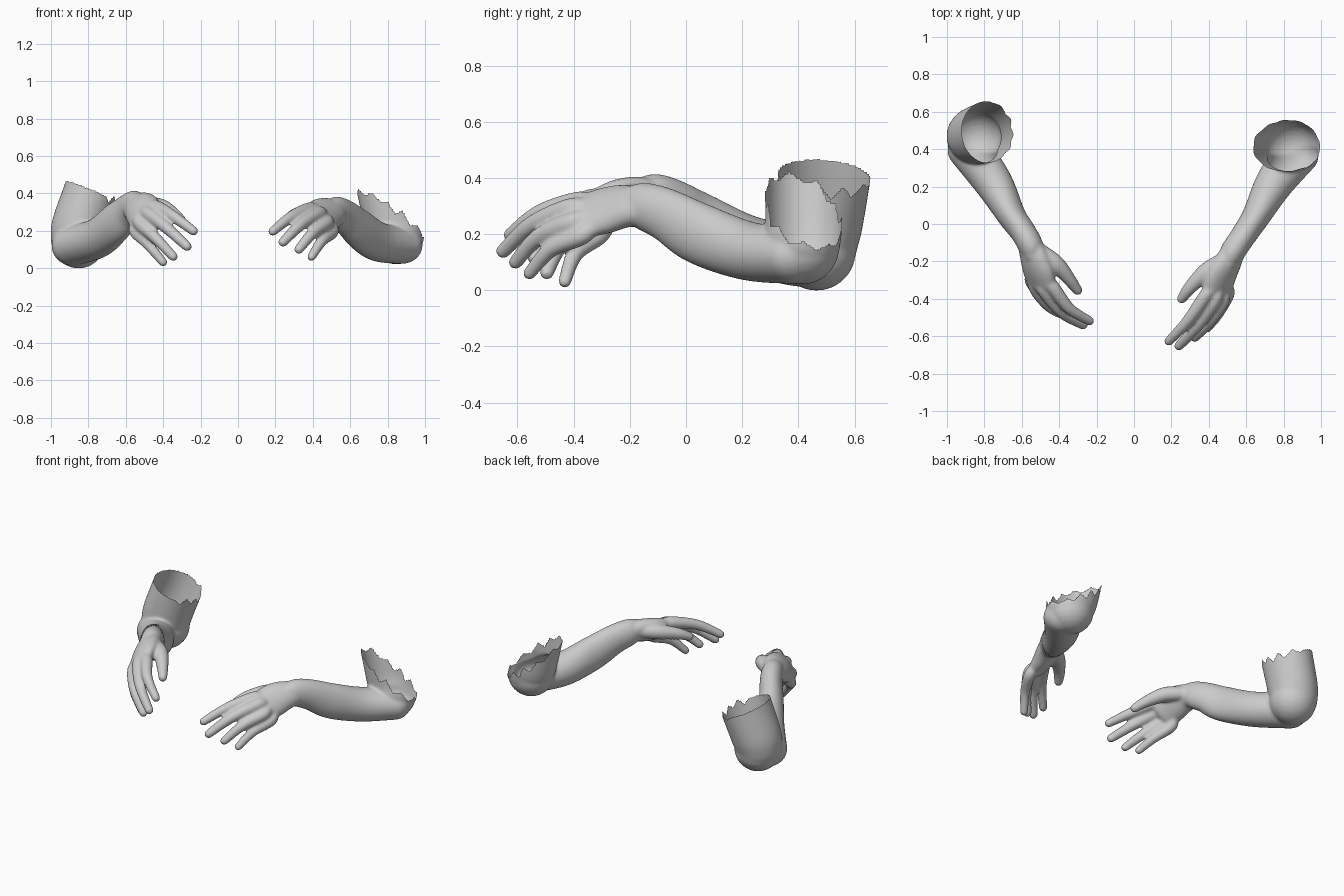
import bpy, bmesh, math, random
from mathutils import Vector

if "Cube" in bpy.data.objects:
    bpy.data.objects.remove(bpy.data.objects["Cube"])

SIDES = 36


def catmull(keys, steps):
    # smooth interpolation through (x, y, z, ru, rv) keys
    k = [keys[0]] + keys + [keys[-1]]
    out = []
    for i in range(1, len(k) - 2):
        for s in range(steps):
            t = s / steps
            out.append([0.5 * (2 * b + (c - a) * t + (2 * a - 5 * b + 4 * c - d) * t * t
                               + (3 * b - a - 3 * c + d) * t ** 3)
                        for a, b, c, d in zip(k[i - 1], k[i], k[i + 1], k[i + 2])])
    return out + [list(keys[-1])]


def tube(bm, keys, across, steps=6):
    # closed elliptical loft with domed ends
    pts = catmull([list(k) if len(k) == 5 else list(k) + [k[3]] for k in keys], steps)
    pos = [Vector(p[:3]) for p in pts]
    n = len(pts)
    frames = []
    for i in range(n):
        t = (pos[min(i + 1, n - 1)] - pos[max(i - 1, 0)]).normalized()
        u = Vector(across)
        u = (u - t * u.dot(t)).normalized()
        frames.append((pos[i], t, u, t.cross(u), pts[i][3], pts[i][4]))
    domes = []
    for end, sgn in ((0, -1), (n - 1, 1)):
        p, t, u, v, a, b = frames[end]
        domes.append([(p + t * sgn * min(a, b) * math.sin(f), t, u, v, a * math.cos(f), b * math.cos(f))
                      for f in (0.25, 0.5, 0.75, 1.0, 1.25, 1.5)])
    frames = domes[0][::-1] + frames + domes[1]
    rings = []
    for p, t, u, v, a, b in frames:
        rings.append([bm.verts.new(p + u * a * math.cos(2 * math.pi * j / SIDES)
                                   + v * b * math.sin(2 * math.pi * j / SIDES))
                      for j in range(SIDES)])
    for r, q in zip(rings, rings[1:]):
        for j in range(SIDES):
            k = (j + 1) % SIDES
            bm.faces.new((r[j], r[k], q[k], q[j]))
    bm.faces.new(rings[0][::-1])
    bm.faces.new(rings[-1])


def finger(bm, base, tip, lift, across, r, heart):
    # slightly arched finger, its root sunk into the palm
    a, b = Vector(base), Vector(tip)
    b = b - (b - a).normalized() * r * 0.6
    m = a.lerp(b, 0.5) + Vector(lift)
    root = a.lerp(Vector(heart), 0.45)
    tube(bm, [(*root, r * .9), (*a, r * 1.2), (*m, r * 1.02), (*b, r * 0.82)], across)


def build_arm(name, upper, fore, palm, thumb, fingers, across, lift, rim, axis, seed):
    bm = bmesh.new()
    tube(bm, upper, (1, 0, 0))
    tube(bm, fore, (0.83 * axis, -0.56, 0))
    tube(bm, palm, across)
    tube(bm, thumb, across)
    for (base, tip), r in zip(fingers, (0.031, 0.032, 0.031, 0.029)):
        finger(bm, base, tip, lift, across, r, palm[2][:3])
    bmesh.ops.recalc_face_normals(bm, faces=bm.faces)
    me = bpy.data.meshes.new(name)
    bm.to_mesh(me)
    bm.free()
    ob = bpy.data.objects.new(name, me)
    bpy.context.collection.objects.link(ob)
    bpy.context.view_layer.objects.active = ob
    ob.select_set(True)
    # fuse into one skin
    m = ob.modifiers.new("fuse", 'REMESH')
    m.mode = 'VOXEL'
    m.voxel_size = 0.0075
    s = ob.modifiers.new("soften", 'SMOOTH')
    s.factor = 0.5
    s.iterations = 14
    for mod in ("fuse", "soften"):
        bpy.ops.object.modifier_apply(modifier=mod)
    # tear the upper arm open along a ragged, slanted rim
    rng = random.Random(seed)
    teeth = [(1 if i % 2 else -1) * rng.uniform(.3, 1) for i in range(22)]
    cx, cy, cz, sx, sy, amp = rim
    bm = bmesh.new()
    bm.from_mesh(ob.data)
    dead = []
    for f in bm.faces:
        c = f.calc_center_median()
        ang = math.atan2(c.y - cy, c.x - cx)
        q = (ang + math.pi) / (2 * math.pi) * 21.99
        i, fr = int(q), q % 1
        jag = amp(ang) * (teeth[i] * (1 - fr) + teeth[(i + 1) % 22] * fr)
        if c.y > 0.24 and c.z > cz + sx * (c.x - cx) + sy * (c.y - cy) + jag:
            dead.append(f)
    bmesh.ops.delete(bm, geom=dead, context='FACES')
    bm.to_mesh(ob.data)
    bm.free()
    bpy.ops.object.shade_smooth()
    ob.select_set(False)
    return ob


# arm on the +x side, torn low on the outside
build_arm(
    "left_arm",
    upper=[(.845, .412, .165, .143, .135), (.848, .415, .2, .15, .137), (.83, .42, .26, .155, .138),
           (.79, .42, .44, .157, .14), (.76, .42, .58, .157, .14)],
    fore=[(.876, .382, .132, .118, .1), (.75, .218, .15, .102, .105), (.655, .045, .212, .076, .11),
          (.58, -.07, .278, .068, .095), (.527, -.15, .308, .067, .085), (.505, -.2, .31, .058, .07)],
    palm=[(.55, -.11, .3, .058, .055), (.505, -.2, .308, .085, .06), (.465, -.28, .295, .102, .058),
          (.442, -.365, .273, .1, .048)],
    thumb=[(.465, -.2, .318, .042), (.385, -.255, .312, .046), (.3, -.34, .29, .036), (.255, -.4, .26, .027)],
    fingers=[((.385, -.38, .325), (.175, -.64, .2)), ((.43, -.41, .3), (.23, -.665, .14)),
             ((.475, -.41, .25), (.315, -.62, .1)), ((.505, -.37, .205), (.385, -.57, .06))],
    across=(-.7, 0, .7), lift=(.0, -.018, .018),
    rim=(.82, .42, .285, -.66, -.38, lambda a: .028), axis=1, seed=4)

# arm on the -x side, torn along the inside only
build_arm(
    "right_arm",
    upper=[(-.852, .465, .148, .143, .14), (-.855, .468, .18, .147, .145), (-.842, .475, .25, .15, .155),
           (-.775, .495, .45, .147, .167), (-.75, .505, .58, .145, .167)],
    fore=[(-.885, .405, .13, .115, .108), (-.75, .218, .17, .102, .107), (-.655, .045, .25, .076, .11),
          (-.595, -.04, .308, .069, .095), (-.555, -.11, .34, .067, .085), (-.54, -.16, .342, .058, .07)],
    palm=[(-.575, -.07, .322, .058, .055), (-.54, -.16, .338, .085, .06), (-.515, -.24, .322, .102, .058),
          (-.497, -.315, .292, .1, .048)],
    thumb=[(-.51, -.14, .345, .042), (-.42, -.21, .338, .046), (-.35, -.29, .303, .036), (-.302, -.355, .264, .027)],
    fingers=[((-.435, -.335, .335), (-.225, -.53, .2)), ((-.48, -.355, .302), (-.26, -.55, .115)),
             ((-.525, -.345, .25), (-.335, -.505, .06)), ((-.55, -.305, .21), (-.39, -.44, .03))],
    across=(.72, -.15, .68), lift=(-.01, -.025, .015),
    rim=(-.78, .48, .415, -.42, -.08,
         lambda a: .035 if -1.0 < a < 1.6 else .0), axis=-1, seed=9)

# rest the pair on the floor
obs = list(bpy.context.scene.objects)
low = min(v.co.z for o in obs for v in o.data.vertices)
for o in obs:
    for v in o.data.vertices:
        v.co.z -= low
